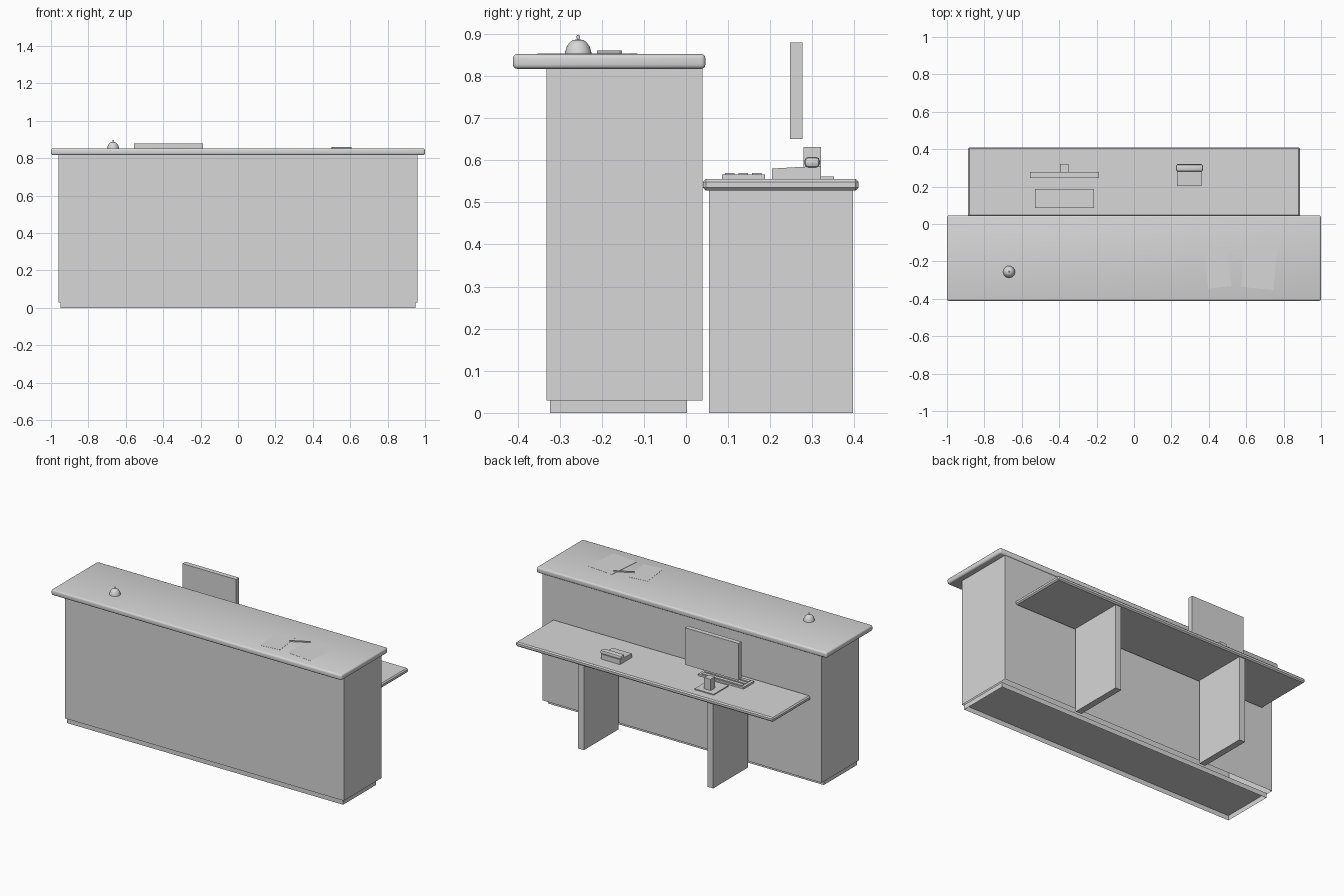
import bpy, bmesh, math
from mathutils import Matrix

if "Cube" in bpy.data.objects:
    bpy.data.objects.remove(bpy.data.objects["Cube"])

grey = bpy.data.materials.new("light_grey")
grey.diffuse_color = (0.68, 0.68, 0.68, 1)
grey.use_nodes = True
grey.node_tree.nodes["Principled BSDF"].inputs["Base Color"].default_value = grey.diffuse_color


def finish(name, bm, recalc=True):
    if recalc:
        bmesh.ops.recalc_face_normals(bm, faces=bm.faces)
    me = bpy.data.meshes.new(name)
    bm.to_mesh(me)
    bm.free()
    me.materials.append(grey)
    ob = bpy.data.objects.new(name, me)
    bpy.context.collection.objects.link(ob)
    return ob


def smooth(ob, angle=40):
    bpy.ops.object.select_all(action='DESELECT')
    ob.select_set(True)
    bpy.context.view_layer.objects.active = ob
    bpy.ops.object.shade_smooth_by_angle(angle=math.radians(angle))


def box(name, x, y, z, bevel=0, segments=1, turn=0, open_bottom=False):
    """Box from (min, max) pairs, optionally bevelled, turned about z or open below."""
    bm = bmesh.new()
    bmesh.ops.create_cube(bm, size=1)
    bmesh.ops.scale(bm, vec=(x[1] - x[0], y[1] - y[0], z[1] - z[0]), verts=bm.verts)
    if bevel:
        bmesh.ops.bevel(bm, geom=bm.edges[:], offset=bevel, segments=segments,
                        profile=0.5, affect='EDGES')
    bmesh.ops.rotate(bm, matrix=Matrix.Rotation(math.radians(turn), 3, 'Z'), verts=bm.verts)
    bmesh.ops.translate(bm, vec=(sum(x) / 2, sum(y) / 2, sum(z) / 2), verts=bm.verts)
    if open_bottom:
        bm.normal_update()
        bmesh.ops.delete(bm, geom=[f for f in bm.faces if f.normal.z < -0.9],
                         context='FACES_ONLY')
    ob = finish(name, bm, not open_bottom)
    if segments > 1:
        smooth(ob)
    return ob


def lathe(name, profile, centre, steps=24):
    """Revolve (radius, z) points about a vertical axis."""
    bm = bmesh.new()
    vs = [bm.verts.new((r, 0, z)) for r, z in profile]
    es = [bm.edges.new(p) for p in zip(vs, vs[1:])]
    bmesh.ops.spin(bm, geom=vs + es, axis=(0, 0, 1), cent=(0, 0, 0),
                   steps=steps, angle=2 * math.pi)
    bmesh.ops.remove_doubles(bm, verts=bm.verts, dist=1e-5)
    bmesh.ops.translate(bm, vec=centre, verts=bm.verts)
    smooth(finish(name, bm))


def prism(name, x, profile):
    """Extrude a (y, z) outline along x."""
    bm = bmesh.new()
    f = bm.faces.new([bm.verts.new((x[0], y, z)) for y, z in profile])
    out = bmesh.ops.extrude_face_region(bm, geom=[f])
    bmesh.ops.translate(bm, vec=(x[1] - x[0], 0, 0),
                        verts=[v for v in out["geom"] if isinstance(v, bmesh.types.BMVert)])
    return finish(name, bm)


# high front counter: hollow body and plinth, both open underneath
box("plinth", (-0.95, 0.95), (-0.323, 0.002), (0, 0.03), open_bottom=True)
box("counter_body", (-0.96, 0.96), (-0.331, 0.039), (0.03, 0.82), open_bottom=True)
box("counter_top", (-1, 1), (-0.411, 0.046), (0.817, 0.852), 0.01, 3)

# low work desk with two leg panels
box("desk_top", (-0.887, 0.887), (0.04, 0.41), (0.528, 0.555), 0.007)
for side, cx in (("right", 0.445), ("left", -0.445)):
    box("desk_leg_" + side, (cx - 0.02, cx + 0.02), (0.055, 0.397), (0, 0.53))

# monitor
box("monitor_screen", (-0.556, -0.186), (0.247, 0.277), (0.65, 0.88))
box("monitor_neck", (-0.395, -0.35), (0.279, 0.321), (0.555, 0.631))
box("monitor_base", (-0.437, -0.305), (0.205, 0.352), (0.554, 0.561))

# keyboard with three rows of keys
box("keyboard", (-0.528, -0.214), (0.086, 0.188), (0.554, 0.566))
for i in range(3):
    y = 0.104 + i * 0.032
    box("key_row_%d" % i, (-0.511, -0.231), (y - 0.011, y + 0.011), (0.565, 0.57))

# telephone: wedge base and rounded handset
prism("phone_base", (0.23, 0.362),
      [(0.204, 0.554), (0.32, 0.554), (0.32, 0.586), (0.272, 0.584), (0.204, 0.58)])
box("phone_handset", (0.224, 0.37), (0.281, 0.318), (0.582, 0.608), 0.01, 2)

# service bell
lathe("bell", [(0, 0.851), (0.032, 0.851), (0.031, 0.857), (0.027, 0.87), (0.021, 0.879),
               (0.013, 0.885), (0.003, 0.887), (0.004, 0.893), (0.003, 0.897), (0, 0.898)],
      (-0.668, -0.256, 0))

# papers and pen
box("paper_small", (0.385, 0.511), (-0.34, -0.15), (0.851, 0.8528), turn=7)
box("paper_large", (0.582, 0.756), (-0.345, -0.123), (0.851, 0.8528), turn=-5.4)
box("pen", (0.495, 0.612), (-0.184, -0.179), (0.853, 0.86), turn=28)
